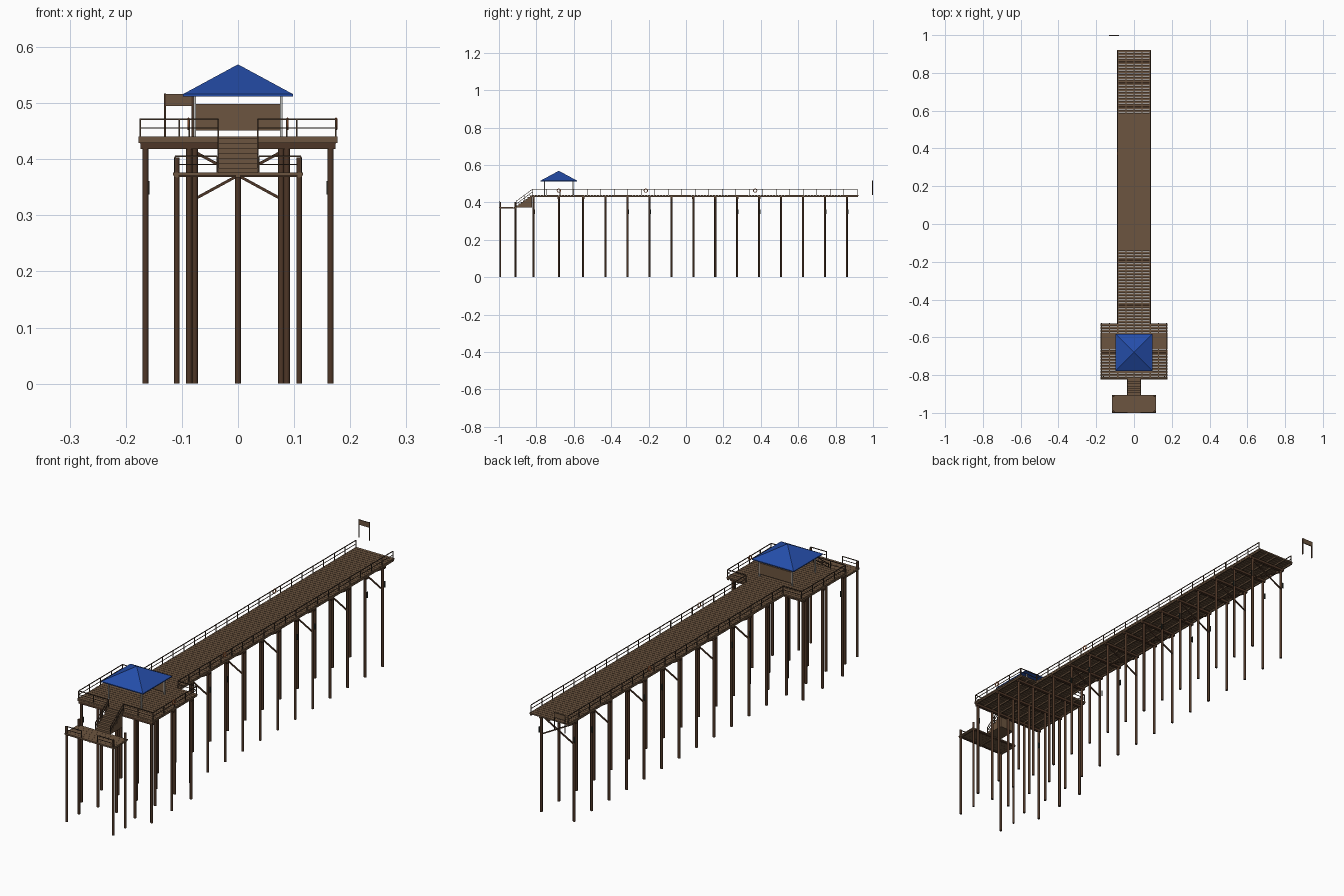
import bpy, bmesh, math
from mathutils import Matrix, Vector

if "Cube" in bpy.data.objects:
    bpy.data.objects.remove(bpy.data.objects["Cube"])


def material(name, rgb):
    m = bpy.data.materials.new(name)
    m.diffuse_color = (*rgb, 1)
    m.use_nodes = True
    m.node_tree.nodes["Principled BSDF"].inputs["Base Color"].default_value = m.diffuse_color
    return m


PLANK = material("plank_wood", (0.15, 0.09, 0.05))
DARK = material("pile_wood", (0.075, 0.037, 0.02))
RAIL = material("rail_wood", (0.075, 0.045, 0.028))
BLUE = material("roof_blue", (0.018, 0.075, 0.4))
PALE = material("pale_post", (0.5, 0.5, 0.48))
RING = material("ring_orange", (0.7, 0.2, 0.06))
RUBBER = material("rubber", (0.02, 0.03, 0.025))


class Part:
    """Collects primitives into one named mesh object."""

    def __init__(self, name, mat):
        self.name, self.mat, self.bm = name, mat, bmesh.new()

    def box(self, x0, x1, y0, y1, z0, z1):
        m = Matrix.Translation(((x0 + x1) / 2, (y0 + y1) / 2, (z0 + z1) / 2))
        m = m @ Matrix.Diagonal((x1 - x0, y1 - y0, z1 - z0, 1))
        bmesh.ops.create_cube(self.bm, size=1, matrix=m)

    def rod(self, a, b, r, sides=4):
        a, b = Vector(a), Vector(b)
        d = b - a
        m = Matrix.Translation((a + b) / 2) @ d.to_track_quat('Z', 'Y').to_matrix().to_4x4()
        if sides == 4:
            m = m @ Matrix.Rotation(math.pi / 4, 4, 'Z')
        bmesh.ops.create_cone(self.bm, cap_ends=True, segments=sides, radius1=r,
                              radius2=r, depth=d.length, matrix=m)

    def done(self, smooth=False):
        me = bpy.data.meshes.new(self.name)
        self.bm.to_mesh(me)
        self.bm.free()
        me.materials.append(self.mat)
        ob = bpy.data.objects.new(self.name, me)
        bpy.context.collection.objects.link(ob)
        if smooth:
            bpy.ops.object.select_all(action='DESELECT')
            ob.select_set(True)
            bpy.context.view_layer.objects.active = ob
            bpy.ops.object.shade_smooth_by_angle(angle=math.radians(50))
        return ob


TOP = 0.44
LOW = 0.376
HEAD_ROWS = [-0.815, -0.68, -0.55]
MAIN_ROWS = [-0.43 + 0.1173 * i for i in range(12)]
LOW_ROWS = [-0.993, -0.911]


# deck boards laid across, with narrow gaps
def boards(name, hw, y0, y1, z0, z1, pitch=0.01596, gap=0.0018):
    p = Part(name, PLANK)
    n = round((y1 - y0) / pitch)
    step = (y1 - y0) / n
    for i in range(n):
        p.box(-hw, hw, y0 + i * step + gap / 2, y0 + (i + 1) * step - gap / 2, z0, z1)
    p.done()


boards("walkway_boards", 0.09, -0.525, 0.922, 0.434, TOP)
boards("head_boards", 0.177, -0.824, -0.525, 0.434, TOP)
boards("lower_platform_boards", 0.116, -1.0, -0.905, 0.371, LOW, gap=0.0004)

# lengthwise joists under the boards
joists = Part("joists", PLANK)
for x in (-0.086, -0.043, 0, 0.043, 0.086):
    joists.box(x - 0.003, x + 0.003, -0.525, 0.92, 0.428, 0.434)
for i in range(9):
    x = (i - 4) * 0.043
    joists.box(x - 0.003, x + 0.003, -0.82, -0.525, 0.428, 0.434)
for x in (-0.11, 0, 0.11):
    joists.box(x - 0.004, x + 0.004, -0.998, -0.906, 0.367, 0.371)
# end beam closing the front of the head
joists.box(-0.177, 0.177, -0.824, -0.819, 0.429, 0.4345)
joists.done()

# cap beams across each row of piles
caps = Part("cap_beams", DARK)
for y in HEAD_ROWS:
    caps.box(-0.174, 0.174, y - 0.006, y + 0.006, 0.418, 0.429)
for y in MAIN_ROWS:
    caps.box(-0.088, 0.088, y - 0.006, y + 0.006, 0.418, 0.429)
for y in LOW_ROWS:
    caps.box(-0.114, 0.114, y - 0.004, y + 0.004, 0.368, 0.3715)
caps.done()

# round piles
piles = Part("piles", DARK)
for y in HEAD_ROWS:
    for x in (-0.165, -0.087, 0, 0.087, 0.165):
        piles.rod((x, y, 0), (x, y, 0.419), 0.0055, 12)
for y in MAIN_ROWS:
    for x in (-0.077, 0.077):
        piles.rod((x, y, 0), (x, y, 0.419), 0.0055, 12)
for y in LOW_ROWS:
    for x in (-0.109, 0.109):
        piles.rod((x, y, 0), (x, y, 0.403), 0.005, 12)
piles.done(True)

# crossed braces on every second row
braces = Part("cross_braces", DARK)
for y in MAIN_ROWS[1::2]:
    for s in (-1, 1):
        braces.rod((-0.077 * s, y + 0.003 * s, 0.329), (0.077 * s, y + 0.003 * s, 0.413), 0.0035)
braces.done()

# rubber fenders on some piles
fenders = Part("fenders", RUBBER)
spots = [(0.161, HEAD_ROWS[0])] + [(0.084, MAIN_ROWS[i]) for i in (1, 2, 6, 7, 10, 11)]
for x, y in spots:
    for s in (-1, 1):
        fenders.rod((s * x, y + 0.005, 0.337), (s * x, y + 0.005, 0.361), 0.003, 10)
fenders.done(True)

# railings: posts, top rail and middle rail
rails = Part("railings", RAIL)


def railing(a, b, z, h, gap=0.073):
    a, b = Vector((*a, z)), Vector((*b, z))
    n = max(1, round((b - a).length / gap))
    for i in range(n + 1):
        p = a.lerp(b, i / n)
        rails.rod(p, p + Vector((0, 0, h)), 0.0022)
    for k, r in ((1, 0.002), (0.5, 0.0014)):
        rails.rod(a + Vector((0, 0, h * k)), b + Vector((0, 0, h * k)), r)


for s in (-1, 1):
    railing((s * 0.087, -0.527), (s * 0.087, 0.915), TOP, 0.031)
    railing((s * 0.174, -0.82), (s * 0.174, -0.527), TOP, 0.031)
    railing((s * 0.035, -0.82), (s * 0.174, -0.82), TOP, 0.031)
    railing((s * 0.087, -0.527), (s * 0.174, -0.527), TOP, 0.031)
    railing((s * 0.037, -0.996), (s * 0.112, -0.996), LOW, 0.029)
    # sloping stair handrail
    for h in (0.016, 0.031):
        rails.rod((s * 0.035, -0.907, LOW + h), (s * 0.035, -0.82, TOP + h), 0.0018)
    for y, z in ((-0.907, LOW), (-0.863, 0.405)):
        rails.rod((s * 0.035, y, z), (s * 0.035, y, z + 0.033), 0.002)
rails.done()

# stairs down to the lower platform
stairs = Part("stairs", PLANK)
N = 7
for i in range(N):
    y = -0.907 + i * 0.012
    z = LOW + (i + 1) * (TOP - LOW) / (N + 0.4)
    stairs.box(-0.034, 0.034, y, y + 0.012, 0.374, z - 0.002)
    stairs.box(-0.035, 0.035, y - 0.001, y + 0.0125, z - 0.002, z)
stairs.done()

# shelter posts and back panel
posts = Part("shelter_posts", PALE)
for x in (-0.077, 0.077):
    for y in (-0.757, -0.603):
        posts.box(x - 0.0025, x + 0.0025, y - 0.0025, y + 0.0025, TOP, 0.515)
posts.done()
panel = Part("shelter_back_panel", PLANK)
panel.box(-0.075, 0.075, -0.606, -0.601, 0.451, 0.498)
panel.done()

# pyramid roof with a thin eave
roof = Part("shelter_roof", BLUE)
roof.box(-0.098, 0.098, -0.778, -0.582, 0.512, 0.516)
bmesh.ops.create_cone(roof.bm, cap_ends=True, segments=4, radius1=0.098 * math.sqrt(2), radius2=0,
                      depth=0.053, matrix=Matrix.Translation((0, -0.68, 0.5425))
                      @ Matrix.Rotation(math.pi / 4, 4, 'Z'))
roof.done()

# notice board standing past the landward end
board = Part("notice_board", PLANK)
board.box(-0.131, -0.08, 0.996, 1.0, 0.495, 0.516)
board.done()
legs = Part("notice_board_legs", DARK)
for x in (-0.13, -0.081):
    legs.box(x - 0.0015, x + 0.0015, 0.9955, 0.9995, TOP, 0.517)
legs.done()

# life rings hung on the railings
for i, (x, y) in enumerate(((0.175, -0.68), (0.088, -0.215), (-0.088, 0.37))):
    bpy.ops.mesh.primitive_torus_add(major_radius=0.009, minor_radius=0.0022, major_segments=20,
                                     minor_segments=8, location=(x, y, 0.463),
                                     rotation=(0, math.pi / 2, 0))
    ring = bpy.context.object
    ring.name = f"life_ring_{i + 1}"
    ring.data.materials.append(RING)
    bpy.ops.object.shade_smooth_by_angle()
